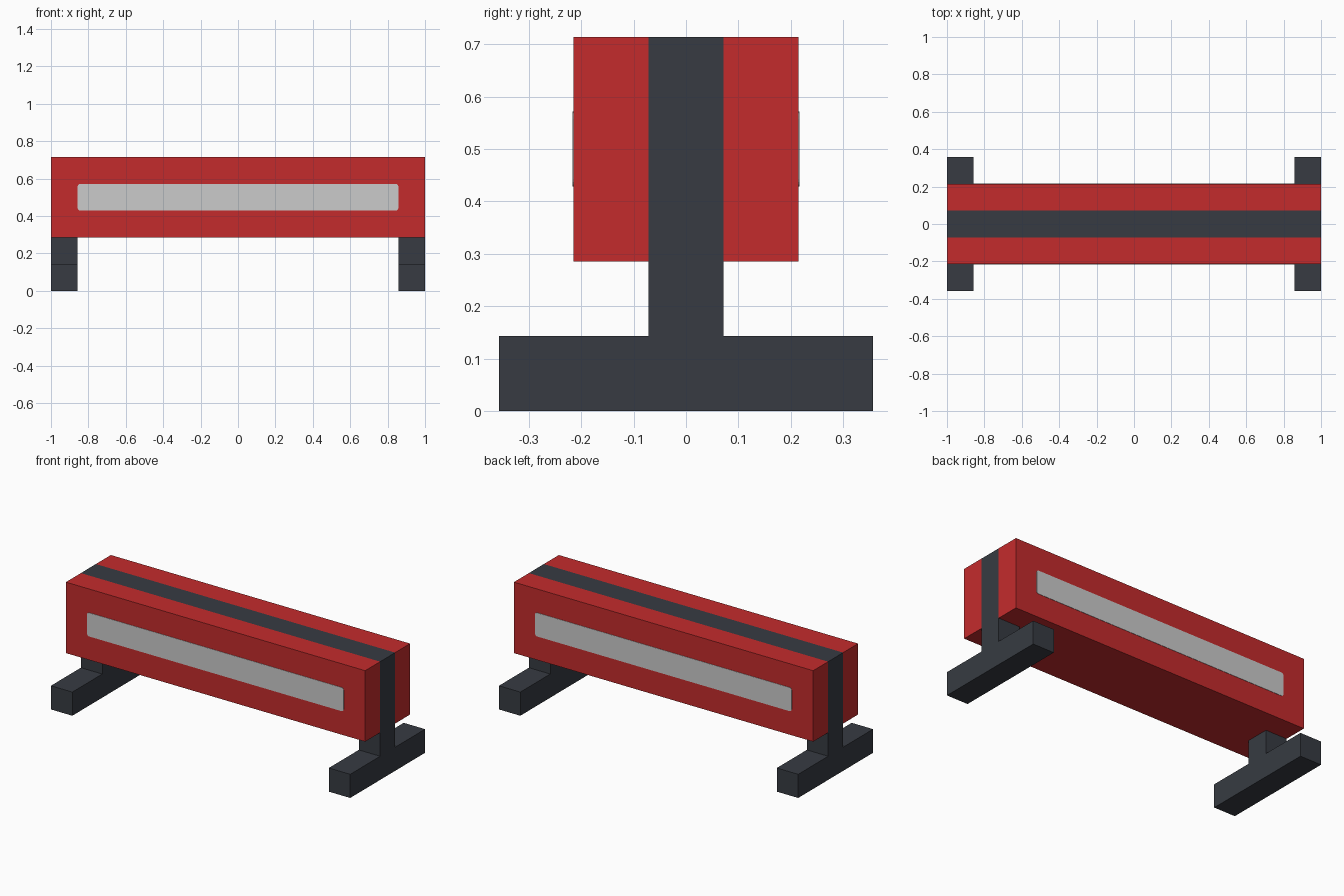
import bpy, bmesh, math
from mathutils import Vector

if "Cube" in bpy.data.objects:
    bpy.data.objects.remove(bpy.data.objects["Cube"])

U = 1 / 7  # module size: the model is 14 x 5 x 5 modules


def material(name, rgb):
    lin = [((c / 255 + 0.055) / 1.055) ** 2.4 for c in rgb]
    m = bpy.data.materials.new(name)
    m.diffuse_color = (*lin, 1)
    m.use_nodes = True
    m.node_tree.nodes["Principled BSDF"].inputs["Base Color"].default_value = m.diffuse_color
    return m


red = material("red", (196, 43, 44))
dark = material("dark slate", (55, 59, 66))
grey = material("light grey", (203, 203, 203))


def make_object(name, bm, mats):
    bmesh.ops.recalc_face_normals(bm, faces=bm.faces)
    mesh = bpy.data.meshes.new(name)
    bm.to_mesh(mesh)
    bm.free()
    for m in mats:
        mesh.materials.append(m)
    obj = bpy.data.objects.new(name, mesh)
    bpy.context.collection.objects.link(obj)
    return obj


def extrude_profile(points, offset):
    bm = bmesh.new()
    face = bm.faces.new([bm.verts.new(p) for p in points])
    new = bmesh.ops.extrude_face_region(bm, geom=[face])["geom"]
    bmesh.ops.translate(bm, vec=offset,
                        verts=[v for v in new if isinstance(v, bmesh.types.BMVert)])
    return bm


# Red beam with a dark band over the top and down both ends
bm = bmesh.new()
bmesh.ops.create_cube(bm, size=1)
bmesh.ops.scale(bm, vec=(14 * U, 3 * U, 3 * U), verts=bm.verts)
bmesh.ops.translate(bm, vec=(0, 0, 3.5 * U), verts=bm.verts)
for y in (-U / 2, U / 2):
    bmesh.ops.bisect_plane(bm, geom=bm.verts[:] + bm.edges[:] + bm.faces[:],
                           plane_co=(0, y, 0), plane_no=(0, 1, 0))
bm.normal_update()
for f in bm.faces:
    centre = abs(f.calc_center_median().y) < U / 4
    if centre and f.normal.z > -0.5:
        f.material_index = 1
make_object("beam", bm, [red, dark])

# T-shaped support stands at both ends
half = [(0.5 * U, 2 * U), (0.5 * U, U), (2.5 * U, U), (2.5 * U, 0)]
profile = half + [(-y, z) for y, z in reversed(half)]
for side, x in (("left", -1), ("right", 1 - U)):
    bm = extrude_profile([(x, y, z) for y, z in profile], Vector((U, 0, 0)))
    make_object(side + "_stand", bm, [dark])

# Grey panels with rounded corners on the front and back
w, h, r = 6 * U, U / 2, 0.014
outline = []
for i, (sx, sz) in enumerate(((1, 1), (-1, 1), (-1, -1), (1, -1))):
    for k in range(5):
        a = math.radians(90 * i + 22.5 * k)
        outline.append((sx * (w - r) + r * math.cos(a),
                        3.5 * U + sz * (h - r) + r * math.sin(a)))
for side, s in (("front", -1), ("back", 1)):
    bm = extrude_profile([(x, s * (1.5 * U - 0.002), z) for x, z in outline],
                         Vector((0, s * 0.004, 0)))
    make_object(side + "_panel", bm, [grey])
